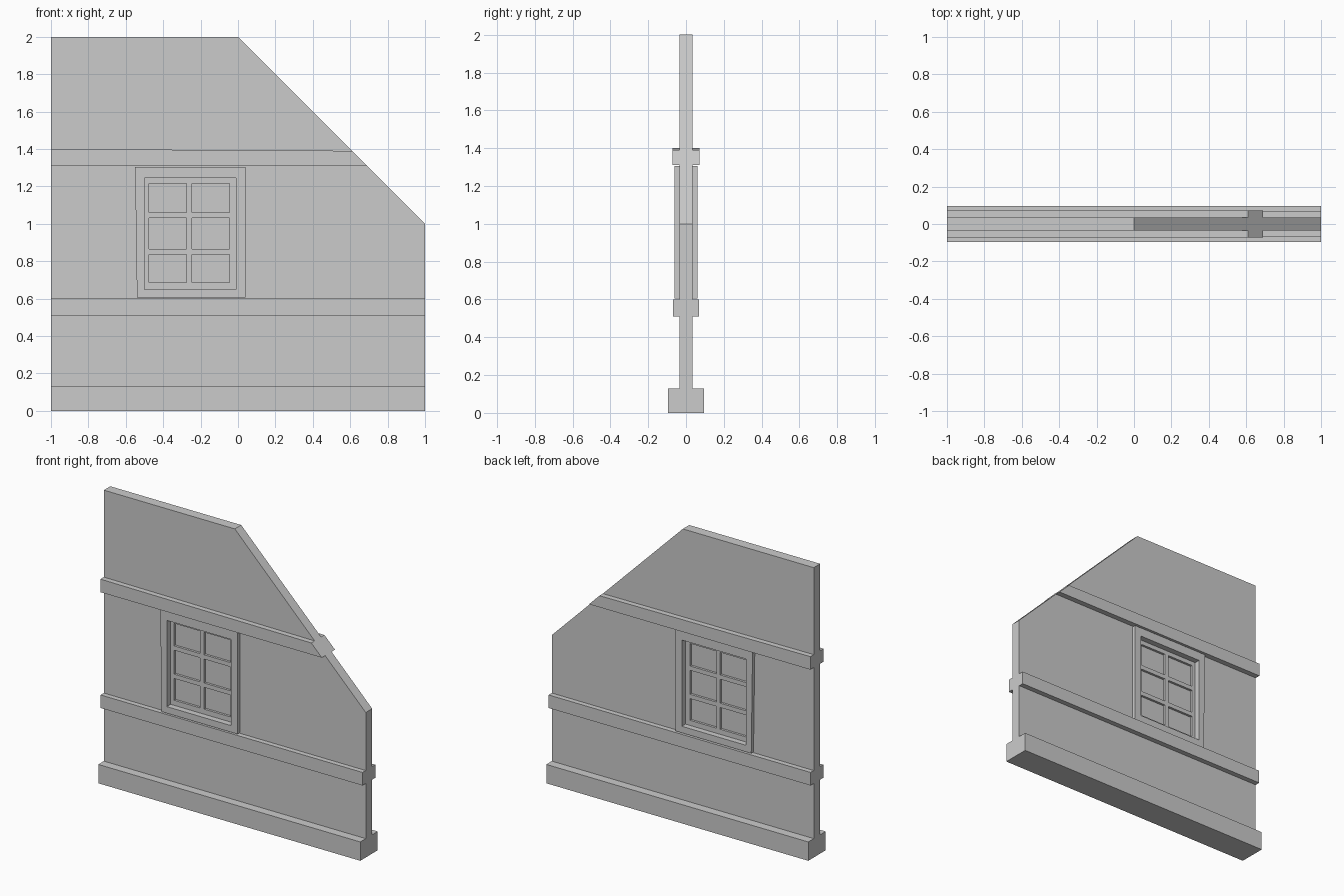
import bpy
import bmesh

cube = bpy.data.objects.get("Cube")
if cube:
    bpy.data.objects.remove(cube, do_unlink=True)

GREY = (0.6, 0.6, 0.6, 1)
grey = bpy.data.materials.new("plaster grey")
grey.use_nodes = True
grey.diffuse_color = GREY
grey.node_tree.nodes["Principled BSDF"].inputs["Base Color"].default_value = GREY


def rect(x0, x1, z0, z1):
    return [(x0, z0), (x1, z0), (x1, z1), (x0, z1)]


def slab(name, outline, y0, y1, holes=()):
    """Upright slab from an (x, z) outline, with optional openings."""
    bm = bmesh.new()
    edges = []
    for loop in [outline, *holes]:
        vs = [bm.verts.new((x, y0, z)) for x, z in loop]
        edges += [bm.edges.new((a, b)) for a, b in zip(vs, vs[1:] + vs[:1])]
    bmesh.ops.triangle_fill(bm, edges=edges, use_beauty=True, normal=(0, -1, 0))
    faces = bm.faces[:]
    out = bmesh.ops.extrude_face_region(bm, geom=faces, use_keep_orig=True)
    moved = [g for g in out["geom"] if isinstance(g, bmesh.types.BMVert)]
    bmesh.ops.translate(bm, verts=moved, vec=(0, y1 - y0, 0))
    bmesh.ops.recalc_face_normals(bm, faces=bm.faces[:])
    mesh = bpy.data.meshes.new(name)
    bm.to_mesh(mesh)
    bm.free()
    mesh.materials.append(grey)
    obj = bpy.data.objects.new(name, mesh)
    bpy.context.collection.objects.link(obj)
    return obj


# Wall panel with sloped shoulder and window opening
opening = rect(-0.5, -0.01, 0.65, 1.245)
slab("wall_panel", [(-1, 0), (1, 0), (1, 1), (0, 2), (-1, 2)],
     -0.035, 0.035, [opening])

# Horizontal timbers
slab("base_beam", rect(-1, 1, 0, 0.13), -0.095, 0.095)
slab("middle_beam", rect(-1, 1, 0.51, 0.6), -0.07, 0.07)
slab("upper_beam", [(-1, 1.31), (0.69, 1.31), (0.61, 1.39), (-1, 1.4)],
     -0.072, 0.072)

# Slightly crooked window surround, standing proud on both sides
slab("window_surround",
     [(-0.54, 0.605), (0.04, 0.605), (0.04, 1.305), (-0.55, 1.305)],
     -0.062, 0.06, [opening])

# Sash with a two by three grid of panes
columns = [(-0.475, -0.275), (-0.245, -0.045)]
rows = [(0.685, 0.835), (0.865, 1.03), (1.06, 1.215)]
slab("window_sash", opening, -0.02, 0.02,
     [rect(*c, *r) for c in columns for r in rows])
slab("window_glass", rect(-0.49, -0.02, 0.66, 1.235), -0.004, 0.004)
